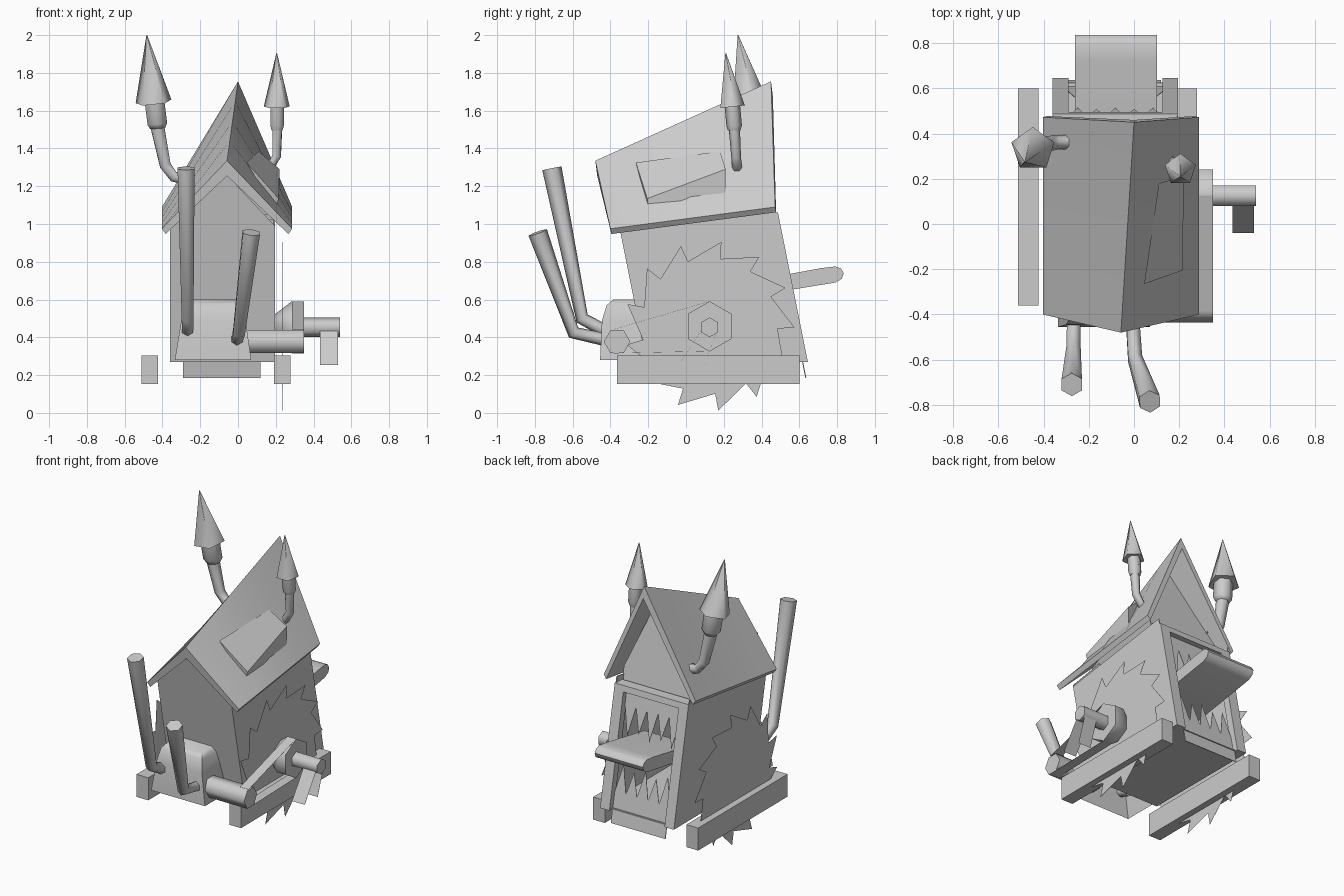
import bpy, bmesh, math
from mathutils import Vector

if "Cube" in bpy.data.objects:
    bpy.data.objects.remove(bpy.data.objects["Cube"])

grey = bpy.data.materials.new("plain_grey")
grey.diffuse_color = (0.6, 0.6, 0.6, 1)
grey.use_nodes = True
grey.node_tree.nodes["Principled BSDF"].inputs["Base Color"].default_value = grey.diffuse_color


def loft(name, rings, smooth=0, open_start=False):
    """Skin a list of equal-length rings and cap the ends."""
    bm = bmesh.new()
    vs = [[bm.verts.new(p) for p in r] for r in rings]
    n = len(rings[0])
    for a, b in zip(vs, vs[1:]):
        for i in range(n):
            bm.faces.new((a[i], a[(i + 1) % n], b[(i + 1) % n], b[i]))
    if not open_start:
        bm.faces.new(vs[0])
    bm.faces.new(vs[-1])
    bmesh.ops.recalc_face_normals(bm, faces=bm.faces)
    bmesh.ops.triangulate(bm, faces=[f for f in bm.faces if len(f.verts) > 6])
    me = bpy.data.meshes.new(name)
    bm.to_mesh(me)
    bm.free()
    me.materials.append(grey)
    ob = bpy.data.objects.new(name, me)
    bpy.context.collection.objects.link(ob)
    if smooth:
        bpy.ops.object.select_all(action='DESELECT')
        ob.select_set(True)
        bpy.context.view_layer.objects.active = ob
        bpy.ops.object.shade_smooth_by_angle(angle=math.radians(smooth))
    return ob


def slab(name, profile, a, b):
    """Extrude an (x, z) profile from depth a to b on the leaning body axis."""
    return loft(name, [[(x, d - 0.2 * (z - 0.27), z) for x, z in profile] for d in (a, b)])


def rect(x0, x1, z0, z1):
    return [(x0, z0), (x1, z0), (x1, z1), (x0, z1)]


def box(name, x0, x1, y0, y1, z0, z1):
    return loft(name, [[(x, y, z) for x, z in rect(x0, x1, z0, z1)] for y in (y0, y1)])


def tube(name, pts, radii, sides=6, smooth=65):
    """Tapered pipe along a path."""
    pts = [Vector(p) for p in pts]
    seg = [(b - a).normalized() for a, b in zip(pts, pts[1:])]
    tan = [seg[0]] + [(a + b).normalized() for a, b in zip(seg, seg[1:])] + [seg[-1]]
    q = Vector((0, 0, 1)).rotation_difference(tan[0])
    rings, prev = [], tan[0]
    for p, t, r in zip(pts, tan, radii):
        q = prev.rotation_difference(t) @ q
        prev = t
        rings.append([p + q @ Vector((r * math.sin(k * math.tau / sides),
                                      r * math.cos(k * math.tau / sides), 0))
                      for k in range(sides)])
    return loft(name, rings, smooth)


def hexes(name, y, z, stations, phase=0.0):
    """Hexagonal turning along x; stations are (x, radius)."""
    ang = [phase + k * math.pi / 3 for k in range(6)]
    return loft(name, [[(x, y + r * math.sin(t), z + r * math.cos(t)) for t in ang]
                       for x, r in stations], 65)


# Leaning house body with an open back
L, R, F, B, T = -0.36, 0.195, -0.21, 0.635, 0.006
for side, x0, x1 in (("left", L, L + T), ("right", R - T, R)):
    loft(side + "_wall", [[(x, d - 0.2 * (z - 0.27), z) for x, z in rect(x0, x1, 0.27, top)]
                          for d, top in ((F, 0.98), (B, 1.1))])
slab("front_wall", [(L, 0.27), (R, 0.27), (R, 0.99), (-0.058, 1.26), (L, 0.98)], F, F + T)
slab("floor", rect(L, R, 0.27, 0.276), F, B - 0.01)
slab("left_jamb", rect(L, L + 0.07, 0.27, 1.05), B - 0.04, B + 0.01)
slab("right_jamb", rect(R - 0.07, R, 0.27, 1.05), B - 0.04, B + 0.01)
slab("mouth_header", rect(L, R, 1.02, 1.06), B - 0.06, B + 0.01)
slab("back_gable", [(L, 1.05), (R, 1.05), (R, 1.14), (-0.01, 1.64), (L, 1.14)], B - 0.08, B - 0.074)
slab("mouth_lip", rect(-0.29, 0.12, 0.185, 0.28), B - 0.02, B - 0.015)


# Roof shell, low at the front and steep at the back
def roof_ring(ax, ay, az, ey, ez):
    c, w = -0.058, 0.345
    return [(c - w, ey, ez), (ax, ay, az), (c + w, ey, ez),
            (c + w - 0.02, ey + 0.005, ez - 0.028), (ax, ay + 0.01, az - 0.08),
            (c - w + 0.02, ey + 0.005, ez - 0.028)]


front = roof_ring(-0.058, -0.48, 1.335, -0.40, 0.975)
back = roof_ring(0.0, 0.45, 1.755, 0.472, 1.09)
steps = 4
loft("roof", [[Vector(p).lerp(Vector(q), i / steps) for p, q in zip(front, back)]
              for i in range(steps + 1)], 30)

# Wedge-shaped roof dormer
loft("roof_dormer", [[(0.045, -0.265, 1.325), (0.215, -0.205, 1.135), (0.2, -0.2, 1.07)],
                     [(0.11, 0.18, 1.385), (0.22, 0.21, 1.29), (0.22, 0.21, 1.14)]])

# Crooked chimneys with pointed caps
tube("left_chimney_pipe", [(-0.26, 0.365, 1.235), (-0.34, 0.36, 1.25), (-0.385, 0.355, 1.31),
                           (-0.43, 0.34, 1.53)], [0.032, 0.032, 0.034, 0.042])
tube("left_chimney_socket", [(-0.425, 0.34, 1.505), (-0.427, 0.34, 1.53), (-0.442, 0.33, 1.65)],
     [0.045, 0.06, 0.06])
tube("left_chimney_cap", [(-0.447, 0.33, 1.645), (-0.483, 0.275, 2.0)], [0.1, 0.002], 5, 75)
tube("right_chimney_pipe", [(0.11, 0.27, 1.28), (0.17, 0.27, 1.3), (0.205, 0.265, 1.36),
                            (0.208, 0.255, 1.52)], [0.026, 0.026, 0.026, 0.03])
tube("right_chimney_socket", [(0.207, 0.255, 1.495), (0.207, 0.255, 1.52), (0.207, 0.245, 1.63)],
     [0.033, 0.041, 0.041])
tube("right_chimney_cap", [(0.205, 0.24, 1.62), (0.205, 0.21, 1.905)], [0.072, 0.002], 5, 75)

# Front gearbox, open underneath
loft("front_gearbox", [[(x0, y0, z), (x1, y0, z), (x1, -0.19, z), (x0, -0.19, z)]
                       for x0, x1, y0, z in ((-0.335, 0.07, -0.455, 0.28),
                                             (-0.3, 0.04, -0.445, 0.49),
                                             (-0.285, 0.025, -0.42, 0.57),
                                             (-0.26, -0.005, -0.385, 0.6))], 50, True)

# Control levers
tube("left_lever", [(-0.265, -0.36, 0.41), (-0.267, -0.44, 0.44), (-0.267, -0.55, 0.5),
                    (-0.275, -0.71, 1.295)], [0.034, 0.034, 0.036, 0.052])
tube("right_lever", [(-0.01, -0.36, 0.38), (-0.005, -0.44, 0.39), (0.005, -0.595, 0.425),
                     (0.07, -0.785, 0.955)], [0.034, 0.034, 0.036, 0.052])

# Pulleys, belt and crank
PY, PZ = 0.125, 0.458
hexes("drive_shaft", -0.365, 0.377, [(0.0, 0.07), (0.35, 0.07)], math.pi / 6)
hexes("big_pulley", PY, PZ, [(0.19, 0.06), (0.285, 0.133), (0.35, 0.133)])
hexes("crank_axle", PY, PZ - 0.005, [(0.34, 0.052), (0.54, 0.052)])


def sheet(name, x0, x1, p, q, t=0.001):
    """Thin strip between two (y, z) points."""
    return loft(name, [[(x, p[0], p[1]), (x, q[0], q[1]), (x, q[0], q[1] - t), (x, p[0], p[1] - t)]
                       for x in (x0, x1)])


sheet("belt_top", 0.285, 0.35, (-0.385, 0.442), (PY, 0.591))
sheet("belt_bottom", 0.285, 0.35, (-0.385, 0.316), (PY, 0.328))
sheet("crank_strap_front", 0.435, 0.53, (0.085, 0.44), (-0.04, 0.255))
sheet("crank_strap_back", 0.435, 0.53, (0.165, 0.44), (0.1, 0.255))

# Skids
box("left_skid", -0.512, -0.423, -0.36, 0.6, 0.152, 0.305)
box("right_skid", 0.19, 0.278, -0.365, 0.6, 0.152, 0.305)

# Saw blades running through the middle of each skid
teeth = 13
for side, x in (("left", -0.467), ("right", 0.234)):
    ring = []
    for i in range(teeth):
        t = math.radians(8) + i * math.tau / teeth
        for a, r in ((t, 0.45), (t + 0.02, 0.36)):
            ring.append((PY + r * math.sin(a), 0.46 + r * math.cos(a)))
    loft(side + "_saw_blade", [[(x + dx, y, z) for y, z in ring] for dx in (0, 0.001)])


# Jagged teeth in the mouth
def jaws(name, root, gum, tip, n):
    x0, x1 = L + 0.07, R - 0.07
    w = (x1 - x0) / n
    pts = [(x1, root), (x0, root), (x0, gum)]
    for i in range(n):
        pts += [(x0 + (i + 0.5) * w, tip + 0.03 * (i % 2) * (1 if gum > tip else -1)),
                (x0 + (i + 1) * w, gum)]
    slab(name, pts, B - 0.03, B - 0.027)


jaws("upper_teeth", 1.03, 0.93, 0.74, 5)
jaws("lower_teeth", 0.275, 0.38, 0.56, 5)

# Tongue with a rounded tip
tongue = [(0.3, 0.61), (0.79, 0.69), (0.825, 0.71), (0.835, 0.74), (0.82, 0.765),
          (0.79, 0.775), (0.72, 0.767), (0.3, 0.69)]
loft("tongue", [[(x, y, z) for y, z in tongue] for x in (-0.26, 0.102)], 45)
